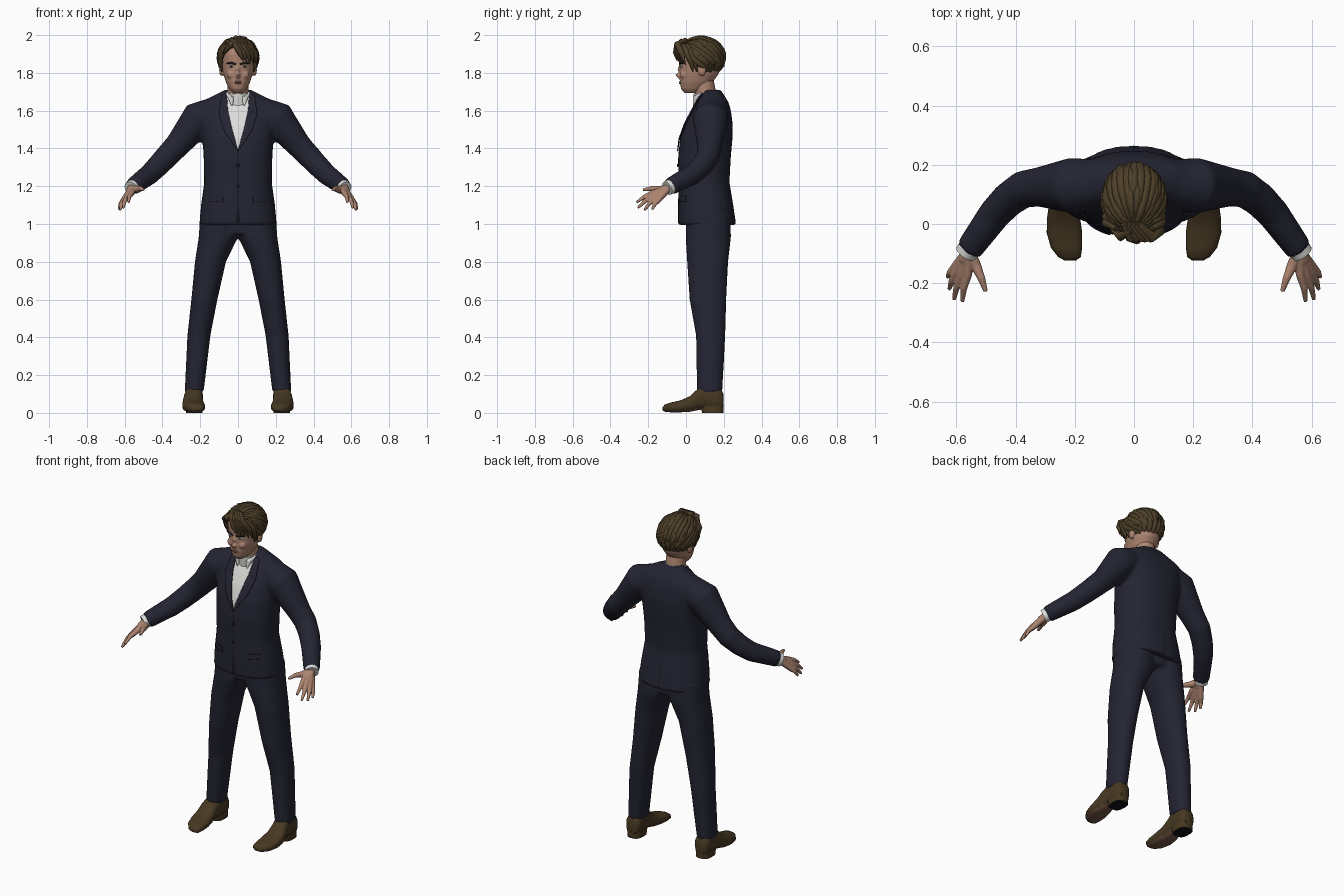
import bpy, bmesh, math, random
from mathutils import Vector
from mathutils.bvhtree import BVHTree

random.seed(4)
if "Cube" in bpy.data.objects:
    bpy.data.objects.remove(bpy.data.objects["Cube"], do_unlink=True)
made = []


def material(name, r, g, b):
    m = bpy.data.materials.new(name)
    m.use_nodes = True
    m.diffuse_color = (r, g, b, 1)
    shader = next(n for n in m.node_tree.nodes if n.type == "BSDF_PRINCIPLED")
    shader.inputs["Base Color"].default_value = (r, g, b, 1)
    shader.inputs["Roughness"].default_value = 0.8
    return m


NAVY = material("navy cloth", .017, .018, .032)
SEAM = material("dark seam", .006, .006, .011)
WHITE = material("white cotton", .72, .72, .70)
SKIN = material("skin", .42, .235, .165)
LIPS = material("lips", .30, .14, .105)
HAIR = material("brown hair", .075, .05, .022)
BROW = material("dark brow", .02, .013, .008)
SHOE = material("brown leather", .062, .04, .016)
SOLE = material("tan sole", .16, .085, .055)
IRIS = material("blue iris", .03, .09, .17)


def finish(bm, name, *mats):
    bmesh.ops.recalc_face_normals(bm, faces=bm.faces)
    mesh = bpy.data.meshes.new(name)
    bm.to_mesh(mesh)
    bm.free()
    ob = bpy.data.objects.new(name, mesh)
    bpy.context.collection.objects.link(ob)
    for m in mats:
        mesh.materials.append(m)
    made.append(ob)
    return ob


def skin_rings(bm, rings):
    """Bridge successive point rings and cap both ends."""
    loops = [[bm.verts.new(p) for p in ring] for ring in rings]
    n = len(loops[0])
    for a, b in zip(loops, loops[1:]):
        for i in range(n):
            j = (i + 1) % n
            bm.faces.new((a[i], a[j], b[j], b[i]))
    bm.faces.new(loops[0])
    bm.faces.new(loops[-1])


def loft(name, rings, mat, power=2.2, axis="z", side=1, under=None, n=32):
    """Rings are (station, centre x, half width, low edge, high edge)."""
    def bend(v):
        return math.copysign(abs(v) ** (2 / power), v)
    out = []
    for t, cx, half, lo, hi in rings:
        ring = []
        for i in range(n):
            a = math.tau * i / n
            x = side * (cx + half * bend(math.cos(a)))
            v = (lo + hi) / 2 + (hi - lo) / 2 * bend(math.sin(a))
            ring.append((x, v, t) if axis == "z" else (x, t, v))
        out.append(ring)
    bm = bmesh.new()
    skin_rings(bm, out)
    if under:
        bmesh.ops.recalc_face_normals(bm, faces=bm.faces)
        for f in bm.faces:
            f.material_index = int(f.normal.z < -.7)
    return finish(bm, name, mat, *([under] if under else []))


def tube(name, path, radii, mat, side=1, n=12):
    pts = [Vector((side * x, y, z)) for x, y, z in path]
    rings = []
    for i, p in enumerate(pts):
        d = pts[min(i + 1, len(pts) - 1)] - pts[max(i - 1, 0)]
        q = d.to_track_quat("Z", "Y")
        rings.append([p + q @ Vector((math.cos(a), math.sin(a), 0)) * radii[i]
                      for a in (math.tau * k / n for k in range(n))])
    bm = bmesh.new()
    skin_rings(bm, rings)
    return finish(bm, name, mat)


def ball(name, centre, size, mat):
    bm = bmesh.new()
    bmesh.ops.create_uvsphere(bm, u_segments=24, v_segments=16, radius=1)
    for v in bm.verts:
        v.co = Vector(centre) + Vector(a * b for a, b in zip(v.co, size))
    return finish(bm, name, mat)


def join(parts, name):
    bpy.ops.object.select_all(action="DESELECT")
    for p in parts:
        p.select_set(True)
    bpy.context.view_layer.objects.active = parts[0]
    for p in parts[1:]:
        made.remove(p)
    bpy.ops.object.join()
    parts[0].name = parts[0].data.name = name
    return parts[0]


def fuse(parts, name, mat, voxel, rounds):
    """Merge overlapping solids into one continuous smooth surface."""
    ob = join(parts, name)
    mod = ob.modifiers.new("merge", "REMESH")
    mod.mode, mod.voxel_size = "VOXEL", voxel
    mod = ob.modifiers.new("soften", "SMOOTH")
    mod.factor, mod.iterations = .5, rounds
    graph = bpy.context.evaluated_depsgraph_get()
    ob.data = bpy.data.meshes.new_from_object(ob.evaluated_get(graph))
    ob.modifiers.clear()
    ob.data.materials.clear()
    ob.data.materials.append(mat)
    return ob


def along(line, t):
    s = t * (len(line) - 1)
    i = min(int(s), len(line) - 2)
    return Vector(line[i]).lerp(Vector(line[i + 1]), s - i)


def applique(name, body, edge_a, edge_b, mat, lift, side=1, facing=-1, thick=0):
    """Drape a strip between two (x, z) edges over the body."""
    tree = BVHTree.FromPolygons([v.co for v in body.data.vertices],
                                [p.vertices[:] for p in body.data.polygons])
    rows, cols = 30, 8
    bm = bmesh.new()
    grid = []
    for r in range(rows + 1):
        a, b = along(edge_a, r / rows), along(edge_b, r / rows)
        row = []
        for c in range(cols + 1):
            x, z = a.lerp(b, c / cols)
            hit = tree.ray_cast(Vector((side * x, facing, z)), Vector((0, -facing, 0)))[0]
            if hit is None:
                hit = tree.find_nearest(Vector((side * x, 0, z)))[0]
            row.append(bm.verts.new(hit + Vector((0, facing * lift, 0))))
        grid.append(row)
    for p, q in zip(grid, grid[1:]):
        for c in range(cols):
            bm.faces.new((p[c], p[c + 1], q[c + 1], q[c]))
    ob = finish(bm, name, mat)
    if thick:
        mod = ob.modifiers.new("cloth", "SOLIDIFY")
        mod.thickness, mod.offset = thick, 0
    return ob


SIDES = (("left", 1), ("right", -1))

# Jacket: torso and sleeves fused
torso = loft("torso", [
    (.995, 0, .205, -.042, .266), (1.1, 0, .196, -.042, .25), (1.22, 0, .179, -.04, .23),
    (1.35, 0, .182, -.042, .237), (1.45, 0, .188, -.032, .246), (1.53, 0, .2, -.004, .247),
    (1.6, 0, .215, .032, .238), (1.645, 0, .195, .058, .225), (1.685, 0, .12, .078, .2),
    (1.71, 0, .07, .095, .185)], NAVY, 2.35)
sleeves = [tube("sleeve", [
    (.1, .135, 1.6), (.21, .13, 1.557), (.32, .125, 1.418), (.375, .117, 1.36),
    (.425, .082, 1.307), (.47, .035, 1.262), (.557, -.085, 1.198)],
    [.08, .094, .067, .063, .059, .055, .046], NAVY, s, 24) for _, s in SIDES]
jacket = fuse([torso] + sleeves, "jacket", NAVY, .01, 5)

# Trousers: hips and legs fused
legs = [loft("leg", [
    (.11, .232, .05, .058, .192), (.41, .207, .061, .053, .208), (.6, .178, .069, .019, .213),
    (.8, .146, .082, .006, .223), (.93, .104, .104, -.002, .238), (1.05, .1, .1, 0, .235)],
    NAVY, 2.2, side=s) for _, s in SIDES]
hips = loft("hips", [(.945, 0, .19, .01, .225), (1.06, 0, .19, 0, .235)], NAVY)
fuse(legs + [hips], "trousers", NAVY, .01, 4)

# Shirt front, lapels, pockets and seams draped on the jacket
v_edge = [(.06, 1.695), (.053, 1.6), (.03, 1.5), (0, 1.395)]
applique("shirt_front", jacket, [(-x, z) for x, z in v_edge], v_edge, WHITE, .003)
applique("front_seam", jacket, [(-.002, 1.39), (-.002, 1.1), (-.012, 1.005)],
         [(.002, 1.39), (.002, 1.1), (.012, 1.005)], SEAM, .002)
applique("back_vent", jacket, [(-.002, 1.12), (-.002, 1.0)], [(.002, 1.12), (.002, 1.0)],
         SEAM, .002, facing=1)
for word, s in SIDES:
    applique(word + "_lapel", jacket, v_edge,
             [(.088, 1.68), (.102, 1.58), (.072, 1.49), (0, 1.385)], NAVY, .006, s, thick=.006)
    applique(word + "_lapel_notch", jacket, [(.06, 1.6), (.1, 1.584)],
             [(.06, 1.603), (.1, 1.587)], SEAM, .0105, s)
    applique(word + "_pocket_flap", jacket, [(.08, 1.145), (.15, 1.15)],
             [(.08, 1.115), (.15, 1.12)], NAVY, .003, s, thick=.004)
for z in (1.31, 1.2):
    ball("jacket_button", (0, -.044, z), (.008, .005, .008), SEAM)

# Neck and shirt collar
tube("neck", [(0, .115, 1.6), (0, .105, 1.68), (0, .09, 1.76)], [.06, .056, .056], SKIN, n=24)
tube("shirt_collar", [(0, .118, 1.62), (0, .105, 1.675), (0, .1, 1.7)],
     [.072, .066, .061], WHITE, n=32)
for word, s in SIDES:
    tube(word + "_collar_point", [(.058, .085, 1.69), (.035, .05, 1.665), (.032, .04, 1.625)],
         [.008, .016, .003], WHITE, s)

# Head with nose and ears fused
head = [loft("skull", [
    (1.693, 0, .026, -.008, .06), (1.715, 0, .046, -.026, .1), (1.75, 0, .064, -.033, .14),
    (1.79, 0, .077, -.033, .17), (1.84, 0, .085, -.034, .19), (1.9, 0, .087, -.037, .19),
    (1.95, 0, .07, -.02, .17), (1.975, 0, .035, .02, .13)], SKIN),
    tube("nose", [(0, -.024, 1.845), (0, -.035, 1.815), (0, -.043, 1.79), (0, -.032, 1.778)],
         [.009, .012, .014, .012], SKIN)]
for _, s in SIDES:
    head.append(ball("ear", (s * .088, .085, 1.815), (.012, .021, .032), SKIN))
    head.append(ball("cheek", (s * .035, -.012, 1.79), (.025, .02, .022), SKIN))
fuse(head, "head", SKIN, .005, 4)
ball("upper_lip", (0, -.031, 1.753), (.022, .006, .004), LIPS)
ball("lower_lip", (0, -.031, 1.746), (.019, .007, .005), LIPS)
for word, s in SIDES:
    ball(word + "_eye", (s * .034, -.022, 1.834), (.015, .009, .006), WHITE)
    ball(word + "_iris", (s * .034, -.0285, 1.834), (.006, .004, .0058), IRIS)
    ball(word + "_pupil", (s * .034, -.0315, 1.834), (.003, .002, .003), SEAM)
    tube(word + "_eyebrow", [(.01, -.034, 1.845), (.035, -.032, 1.853), (.06, -.019, 1.85)],
         [.004, .006, .003], BROW, s)

# Hair: a cut cap covered with swept locks
centre, radii = Vector((0, .075, 1.88)), Vector((.1, .125, .105))
cap = ball("hair_cap", centre, radii, HAIR)
bm = bmesh.new()
bm.from_mesh(cap.data)
bmesh.ops.bisect_plane(bm, geom=bm.verts[:] + bm.edges[:] + bm.faces[:], clear_inner=True,
                       plane_co=(0, .13, 1.75), plane_no=(0, .75, .66))
bm.to_mesh(cap.data)
bm.free()
front, crown = Vector((0, -.72, .69)), Vector((0, .69, .72))


def on_cap(d, lift):
    return centre + Vector(a * b * lift for a, b in zip(d, radii))


def lock(phi, start, stop, size, lift):
    path = []
    for k in range(9):
        a = math.pi * (start + (stop - start) * k / 8)
        ring = crown * math.cos(phi) + Vector((math.sin(phi), 0, 0))
        path.append(on_cap(front * math.cos(a) + ring * math.sin(a), lift))
    widths = [size * (.25 + .75 * math.sin(math.pi * k / 8)) for k in range(9)]
    return tube("lock", path, widths, HAIR, n=8)


locks = [lock(math.radians(i * 13), .04, .96, .017, .98) for i in range(-8, 9)]
for i in range(34):
    start = random.uniform(.02, .55)
    locks.append(lock(math.radians(random.uniform(-95, 95)), start,
                      start + random.uniform(.3, .42), .014, 1.01))
for az in range(-72, 73, 16):
    a = math.radians(az)
    path = []
    for el in (20, 0, -20, -40, -58):
        e = math.radians(el + random.uniform(-4, 4))
        path.append(on_cap((math.sin(a) * math.cos(e), math.cos(a) * math.cos(e), math.sin(e)), .97))
    locks.append(tube("lock", path, [.008, .016, .018, .014, .003], HAIR, n=8))
# Fringe falling to the left, and sideburns
for k in range(5):
    f = k / 4
    locks.append(tube("lock", [(-.035 + .05 * f, .0, 1.975), (-.01 + .07 * f, -.045, 1.95),
                               (.01 + .08 * f, -.054 + .03 * f, 1.905),
                               (.03 + .07 * f, -.047 + .045 * f, 1.862 - .02 * f)],
                      [.012, .019, .015, .002], HAIR, n=8))
for _, s in SIDES:
    for back in (0, .02):
        locks.append(tube("lock", [(.06, -.015 + back, 1.95), (.092, .005 + back, 1.91),
                                   (.094, .025 + back, 1.86), (.086, .038 + back, 1.805)],
                          [.01, .018, .014, .003], HAIR, s, 8))
locks.append(tube("lock", [(-.01, -.02, 1.97), (-.045, -.042, 1.945), (-.078, -.02, 1.905)],
                  [.014, .017, .003], HAIR, n=8))
join(locks, "hair_locks")

# Cuffs, hands and shoes
knuckles = [(.562, -.172, 1.165), (.583, -.174, 1.15), (.599, -.165, 1.137), (.606, -.148, 1.125)]
tips = [(.58, -.262, 1.115), (.608, -.255, 1.085), (.624, -.22, 1.073), (.63, -.18, 1.077)]
wrist = (.558, -.09, 1.193)
for word, s in SIDES:
    tube(word + "_cuff", [(.54, -.06, 1.21), (.568, -.1, 1.189)], [.04, .038], WHITE, s, 24)
    parts = [tube("palm", [(.54, -.065, 1.208), wrist, (.572, -.125, 1.172)],
                  [.026, .025, .022], SKIN, s)]
    for base, tip in zip(knuckles, tips):
        mid = Vector(base).lerp(Vector(tip), .5) + Vector((.004, 0, .006))
        parts.append(tube("finger", [wrist, base, mid, tip], [.02, .0155, .0115, .007], SKIN, s))
    parts.append(tube("thumb", [wrist, (.535, -.14, 1.182), (.515, -.185, 1.188), (.501, -.228, 1.18)],
                      [.02, .019, .013, .008], SKIN, s))
    fuse(parts, word + "_hand", SKIN, .0035, 4)
    loft(word + "_shoe", [
        (-.124, .215, .018, .012, .03), (-.112, .218, .038, .006, .045),
        (-.08, .228, .053, .003, .055), (-.03, .235, .06, .003, .066),
        (.02, .238, .056, .006, .088), (.06, .238, .05, .014, .125), (.09, .232, .046, .018, .15),
        (.15, .232, .046, .018, .15), (.185, .232, .042, .018, .13), (.198, .232, .03, .022, .1)],
        SHOE, 2.5, "y", s, SOLE)
    loft(word + "_heel", [(0, .232, .044, .085, .198), (.04, .232, .044, .075, .2)],
         SHOE, 2.8, side=s, under=SEAM)

bpy.ops.object.select_all(action="DESELECT")
for ob in made:
    ob.select_set(True)
bpy.context.view_layer.objects.active = made[0]
bpy.ops.object.shade_smooth_by_angle(angle=math.radians(50))
